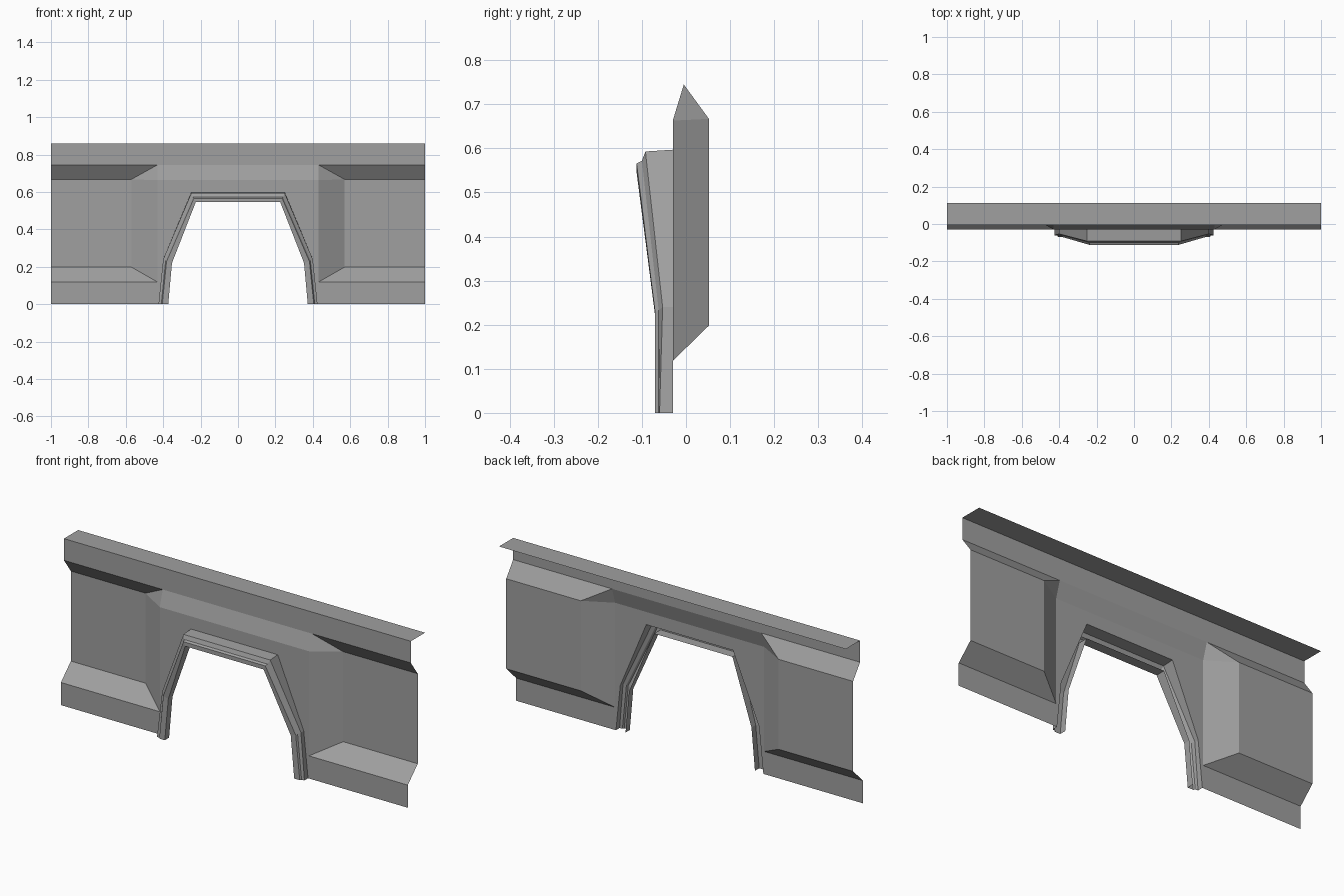
import bpy
import bmesh

cube = bpy.data.objects.get("Cube")
if cube:
    bpy.data.objects.remove(cube, do_unlink=True)

grey = bpy.data.materials.new("panel grey")
grey.use_nodes = True
COLOUR = (0.35, 0.35, 0.35, 1)
grey.diffuse_color = COLOUR
grey.node_tree.nodes["Principled BSDF"].inputs["Base Color"].default_value = COLOUR


def mirrored_sheet(name, faces):
    """Build the left half from corner lists and mirror it across x."""
    bm = bmesh.new()
    for corners in faces:
        bm.faces.new([bm.verts.new(c) for c in corners])
    bmesh.ops.remove_doubles(bm, verts=bm.verts, dist=0.0005)
    mesh = bpy.data.meshes.new(name)
    bm.to_mesh(mesh)
    bm.free()
    mesh.materials.append(grey)
    obj = bpy.data.objects.new(name, mesh)
    bpy.context.collection.objects.link(obj)
    mirror = obj.modifiers.new("mirror", "MIRROR")
    mirror.use_clip = True
    mirror.merge_threshold = 0.0005
    return obj


# Main depths: raised face, recessed face, top rail
FACE, RECESS, RAIL = -0.03, 0.052, -0.005
INNER, OUTER, END = 0.43, 0.57, 1.0

# Arch cut-out, from the foot to the centre line
arch = [(0.425, FACE, 0), (0.40, FACE, 0.24), (0.25, FACE, 0.597), (0, FACE, 0.597)]

# Corners of the raised centre and the recessed wing
low_in, low_end = (INNER, FACE, 0.118), (END, FACE, 0.118)
rec_low, rec_low_end = (OUTER, RECESS, 0.198), (END, RECESS, 0.198)
rec_top, rec_top_end = (OUTER, RECESS, 0.667), (END, RECESS, 0.667)
face_top, face_top_mid = (INNER, FACE, 0.663), (0, FACE, 0.663)
rail_in, rail_mid, rail_end = (INNER, RAIL, 0.745), (0, RAIL, 0.745), (END, RAIL, 0.745)
top_mid, top_in, top_end = (0, RAIL, 0.858), (INNER, RAIL, 0.858), (END, RAIL, 0.858)

mirrored_sheet("fender_panel", [
    [arch[0], (END, FACE, 0), low_end, low_in],          # skirt
    [low_in, low_end, rec_low_end, rec_low],             # lower slope
    [rec_low, rec_low_end, rec_top_end, rec_top],        # recessed wing
    [rec_top, rec_top_end, rail_end, rail_in],           # upper slope
    [low_in, rec_low, rec_top, face_top],                # side slope
    [face_top, rec_top, rail_in],                        # corner facet
    [arch[0], low_in, face_top, arch[1]],                # raised centre
    [arch[1], face_top, arch[2]],
    [arch[2], face_top, face_top_mid, arch[3]],
    [face_top_mid, face_top, rail_in, rail_mid],         # sloped shoulder
    [rail_mid, rail_in, top_in, top_mid],                # top rail
    [rail_in, rail_end, top_end, top_in],
])

# Horizontal flange along the top
mirrored_sheet("top_flange", [
    [top_mid, top_end, (END, 0.112, 0.858), (0, 0.112, 0.858)],
])

# Wheel arch flare: stepped loops from the panel out to the rolled inner lip
loops = [
    arch[:3],
    [(0.425, -0.06, 0), (0.40, -0.053, 0.24), (0.25, -0.092, 0.593)],
    [(0.41, -0.062, 0), (0.387, -0.062, 0.233), (0.24, -0.10, 0.572)],
    [(0.405, -0.07, 0), (0.382, -0.07, 0.228), (0.236, -0.112, 0.566)],
    [(0.373, -0.07, 0), (0.353, -0.07, 0.22), (0.226, -0.112, 0.545)],
    [(0.373, -0.035, 0), (0.353, -0.035, 0.22), (0.226, -0.06, 0.545)],
]
loops = [loop + [(0, loop[-1][1], loop[-1][2])] for loop in loops]
mirrored_sheet("arch_flare", [
    [a[i], a[i + 1], b[i + 1], b[i]]
    for a, b in zip(loops, loops[1:]) for i in range(3)
])
